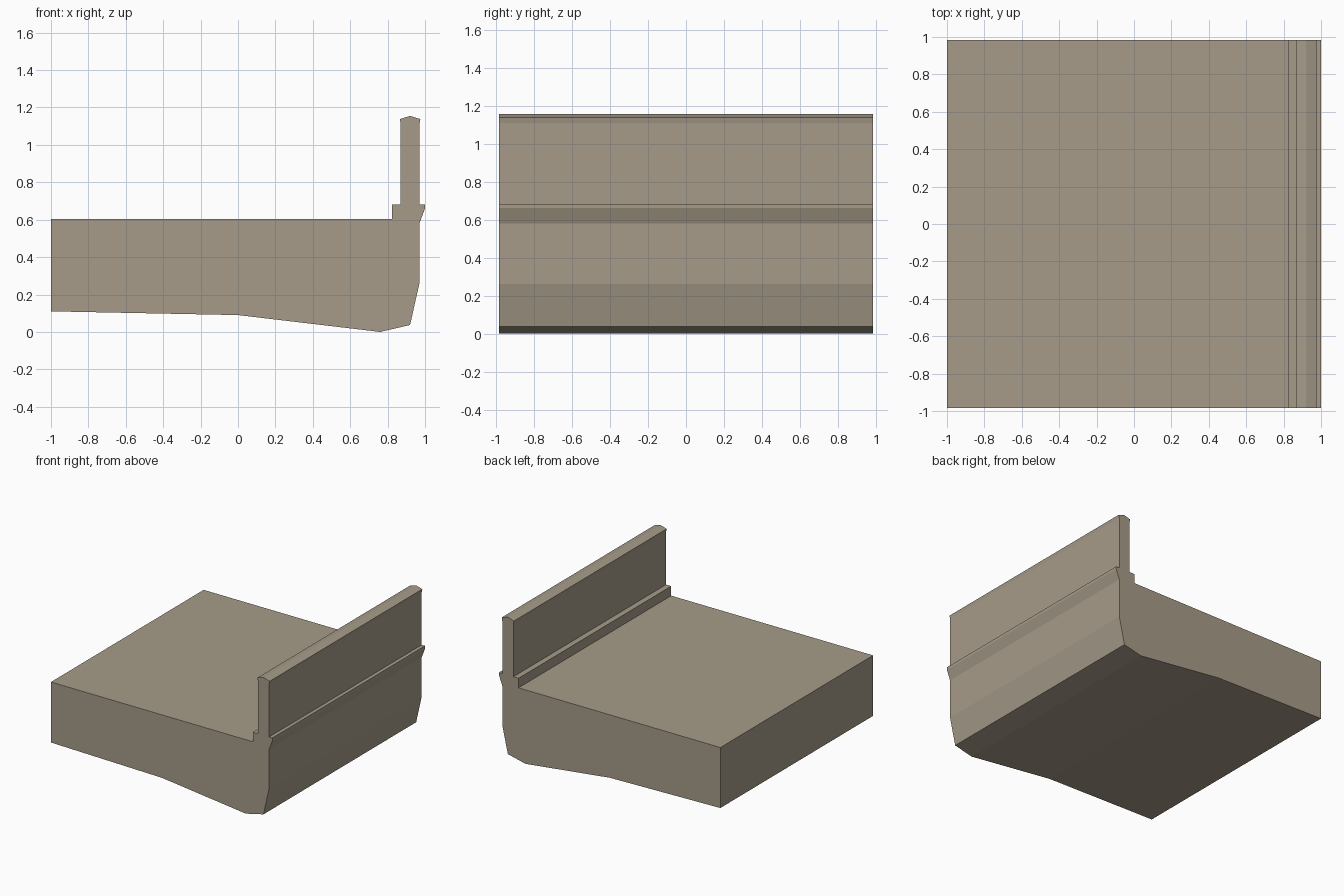
import bpy, bmesh

if "Cube" in bpy.data.objects:
    bpy.data.objects.remove(bpy.data.objects["Cube"])

HALF = 0.985  # half length along y

stone = bpy.data.materials.new("warm_grey_concrete")
stone.diffuse_color = (0.38, 0.33, 0.25, 1)
stone.use_nodes = True
stone.node_tree.nodes["Principled BSDF"].inputs["Base Color"].default_value = stone.diffuse_color

# Cross-section (x, z), counter-clockwise seen from the front
profile = [
    (-1, 0.11), (0, 0.09), (0.76, 0), (0.92, 0.037), (0.97, 0.26),   # underside
    (0.97, 0.58), (1, 0.66), (1, 0.682), (0.97, 0.682),              # outer ledge
    (0.97, 1.11), (0.975, 1.138), (0.92, 1.155), (0.865, 1.138), (0.87, 1.11),  # parapet cap
    (0.87, 0.682), (0.823, 0.682), (0.823, 0.604),                   # inner kerb
    (-1, 0.604),                                                     # deck top
]

# Extrude the section along y
bm = bmesh.new()
face = bm.faces.new([bm.verts.new((x, -HALF, z)) for x, z in profile])
ext = bmesh.ops.extrude_face_region(bm, geom=[face], use_keep_orig=True)
verts = [g for g in ext["geom"] if isinstance(g, bmesh.types.BMVert)]
bmesh.ops.translate(bm, verts=verts, vec=(0, 2 * HALF, 0))
bmesh.ops.recalc_face_normals(bm, faces=bm.faces)
mesh = bpy.data.meshes.new("deck_with_parapet")
bm.to_mesh(mesh)
bm.free()
mesh.materials.append(stone)
bpy.context.collection.objects.link(bpy.data.objects.new("deck_with_parapet", mesh))
